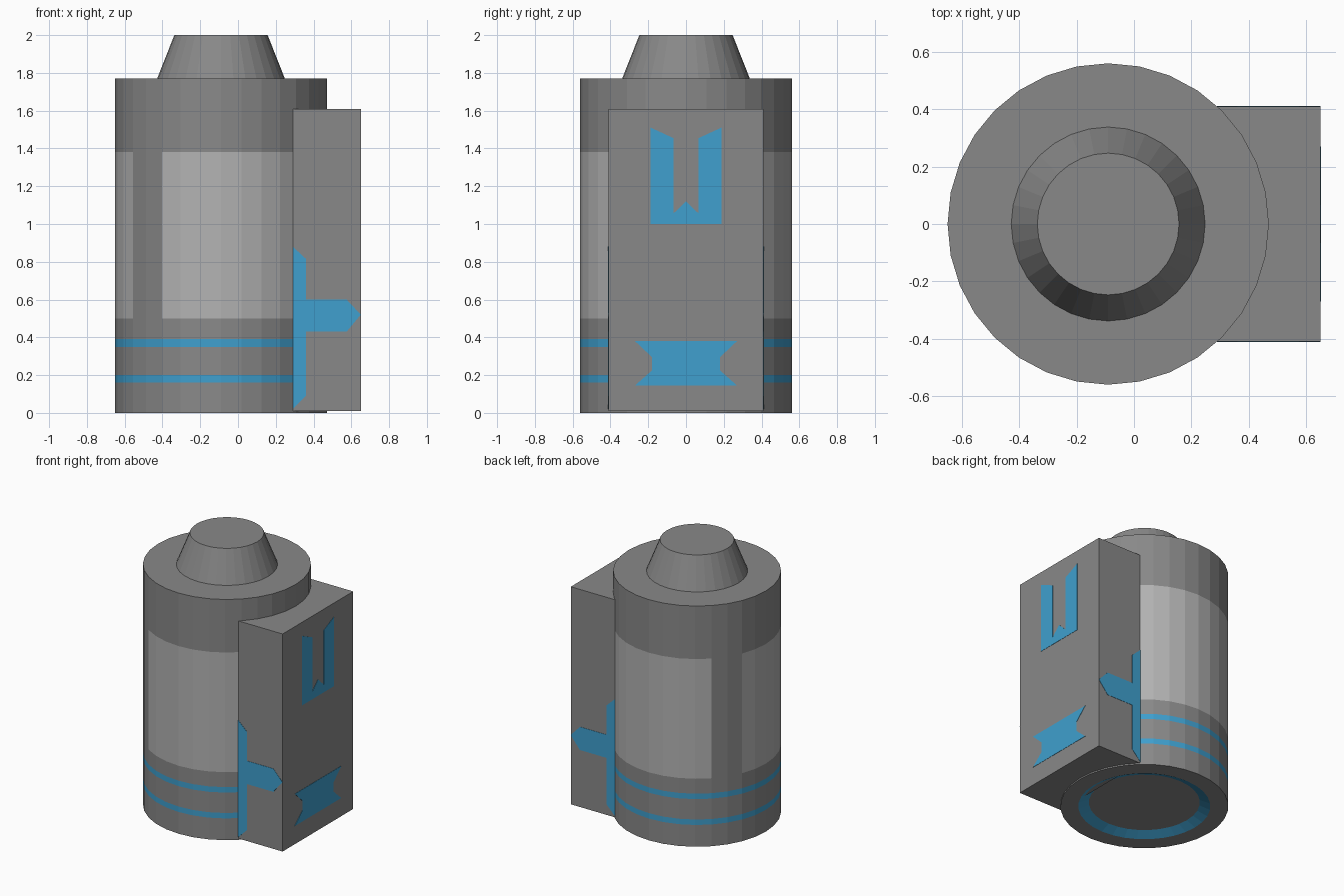
import bpy, bmesh, math

if "Cube" in bpy.data.objects:
    bpy.data.objects.remove(bpy.data.objects["Cube"])

SIDES = 32
CX = -0.09


def material(name, rgb):
    m = bpy.data.materials.new(name)
    m.diffuse_color = (*rgb, 1)
    m.use_nodes = True
    m.node_tree.nodes["Principled BSDF"].inputs["Base Color"].default_value = m.diffuse_color
    return m


GREY = material("grey", (0.25, 0.25, 0.25))
LIGHT = material("light_grey", (0.45, 0.45, 0.45))
BLUE = material("blue", (0.05, 0.35, 0.62))


def finish(name, bm):
    bmesh.ops.recalc_face_normals(bm, faces=bm.faces)
    me = bpy.data.meshes.new(name)
    bm.to_mesh(me)
    bm.free()
    for m in (GREY, LIGHT, BLUE):
        me.materials.append(m)
    ob = bpy.data.objects.new(name, me)
    bpy.context.collection.objects.link(ob)
    return ob


def lathe(name, profile, gaps=()):
    """profile: (radius, z, material of the strip up to the next ring)."""
    bm = bmesh.new()
    rings = []
    for r, z, _ in profile:
        rings.append([bm.verts.new((CX + r * math.cos(math.tau * j / SIDES),
                                    r * math.sin(math.tau * j / SIDES), z))
                      for j in range(SIDES)])
    for k in range(len(rings) - 1):
        a, b = rings[k], rings[k + 1]
        for j in range(SIDES):
            n = (j + 1) % SIDES
            f = bm.faces.new((a[j], a[n], b[n], b[j]))
            mat = profile[k][2]
            f.material_index = 0 if mat == 1 and j in gaps else mat
    bm.faces.new(rings[0])
    bm.faces.new(rings[-1])
    return finish(name, bm)


def extrude_outline(name, points, depth, mat):
    """Flat outline of 3D points pushed out along a depth vector."""
    bm = bmesh.new()
    face = bm.faces.new([bm.verts.new(p) for p in points])
    new = bmesh.ops.extrude_face_region(bm, geom=[face], use_keep_orig=True)
    verts = [g for g in new["geom"] if isinstance(g, bmesh.types.BMVert)]
    bmesh.ops.translate(bm, verts=verts, vec=depth)
    for f in bm.faces:
        f.material_index = mat
    return finish(name, bm)


# Drum with shallow blue recess underneath, two bands and pale wall panels
lathe("drum_body", [
    (0.37, 0.03, 2), (0.44, 0, 0), (0.56, 0, 0), (0.56, 0.16, 2),
    (0.56, 0.20, 0), (0.56, 0.35, 2), (0.56, 0.39, 0), (0.56, 0.50, 1),
    (0.56, 1.38, 0), (0.56, 1.77, 0)], gaps=(12, 13, 19, 20))

# Tapered cap
lathe("tapered_cap", [(0.338, 1.77, 0), (0.247, 2.0, 0)])

# Rectangular block on the right side
extrude_outline("side_block", [(0.29, -0.41, 0.01), (0.65, -0.41, 0.01),
                               (0.65, 0.41, 0.01), (0.29, 0.41, 0.01)],
                (0, 0, 1.6), 0)

# Arrow inlays on the front and back of the block
ARROW_TOP = [(0.29, 0.88), (0.36, 0.815), (0.36, 0.60), (0.575, 0.60), (0.65, 0.52)]
ARROW_LOW = [(0.575, 0.43), (0.36, 0.43), (0.36, 0.09), (0.29, 0.02)]
for side, name in ((-1, "front_arrow_inlay"), (1, "back_arrow_inlay")):
    extrude_outline(name, [(x, side * 0.409, z) for x, z in ARROW_TOP + ARROW_LOW],
                    (0, side * 0.003, 0), 2)


def mirrored_inlay(name, half, tail=()):
    """Half outline in (y, z), mirrored across y = 0, on the right face."""
    pts = list(half) + list(tail) + [(-y, z) for y, z in reversed(half)]
    extrude_outline(name, [(0.649, y, z) for y, z in pts], (0.003, 0, 0), 2)


# Notched inlays on the right face
mirrored_inlay("upper_fork_inlay",
               [(0.187, 1.0), (0.187, 1.51), (0.067, 1.455), (0.067, 1.055)],
               [(0, 1.12)])
mirrored_inlay("lower_notched_inlay",
               [(0.27, 0.145), (0.18, 0.225), (0.18, 0.295), (0.27, 0.38)])
